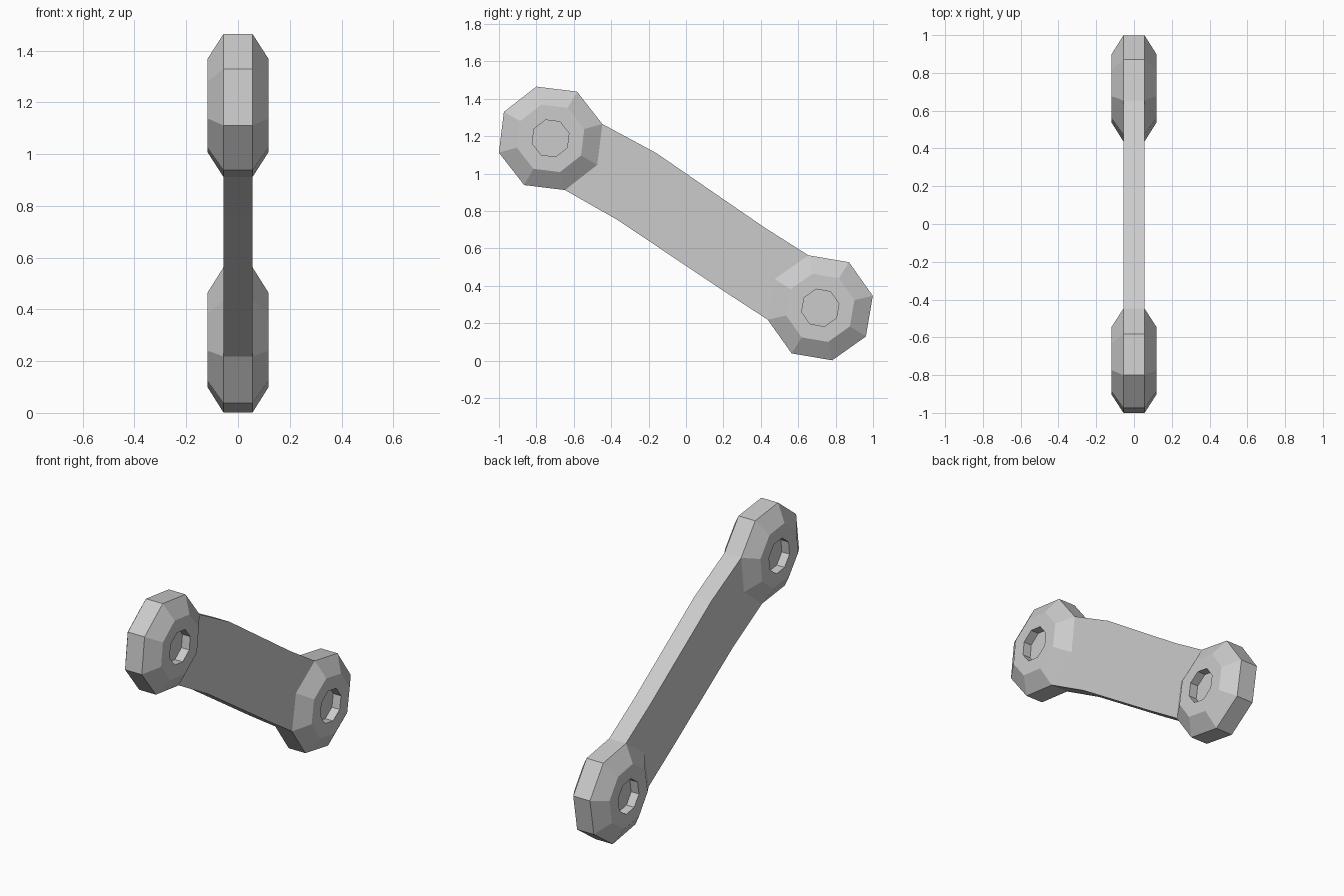
import bpy, bmesh
from math import cos, sin, radians

if "Cube" in bpy.data.objects:
    bpy.data.objects.remove(bpy.data.objects["Cube"])

RIM_X, FACE_X, FLOOR_X = 0.056, 0.118, 0.066   # half thicknesses
SIDES = 8


def finish(bm, name):
    bmesh.ops.recalc_face_normals(bm, faces=bm.faces)
    mesh = bpy.data.meshes.new(name)
    bm.to_mesh(mesh)
    bm.free()
    bpy.context.collection.objects.link(bpy.data.objects.new(name, mesh))


def hub_point(hub, i, r=None):
    y, z, radius, phase = hub
    a = radians(phase + 360 / SIDES * i)
    r = r or radius
    return y + r * cos(a), z + r * sin(a)


def make_hub(name, hub, open_sides):
    # Bevelled octagonal disc with a blind recess on each face
    half = [(FLOOR_X, 0.102), (FACE_X, 0.102), (FACE_X, 0.187), (RIM_X, hub[2])]
    profile = half + [(-x, r) for x, r in reversed(half)]
    bm = bmesh.new()
    rings = [[bm.verts.new((x, *hub_point(hub, i, r))) for i in range(SIDES)]
             for x, r in profile]
    for k, (a, b) in enumerate(zip(rings, rings[1:])):
        for i in range(SIDES):
            if k == 3 and i in open_sides:   # rim sides covered by the arm
                continue
            j = (i + 1) % SIDES
            bm.faces.new((a[i], a[j], b[j], b[i]))
    bm.faces.new(rings[0])
    bm.faces.new(rings[-1])
    finish(bm, name)


# Hubs: centre y, centre z, radius, angle of first corner
upper = (-0.724, 1.188, 0.287, 15.5)
lower = (0.718, 0.282, 0.288, 12.8)
make_hub("upper_hub", upper, (6, 7))
make_hub("lower_hub", lower, (2, 3))

# Arm: flat plate meeting two rim sides of each hub
outline = [hub_point(upper, 6), hub_point(upper, 7), hub_point(upper, 0),
           (-0.16, 1.11), (0.42, 0.711),
           hub_point(lower, 2), hub_point(lower, 3), hub_point(lower, 4),
           (0.198, 0.374), (-0.37, 0.754)]
bm = bmesh.new()
left, right = [[bm.verts.new((x, y, z)) for y, z in outline] for x in (-RIM_X, RIM_X)]
bm.faces.new(left)
bm.faces.new(right)
for i in range(len(outline)):
    if i not in (0, 1, 5, 6):                # ends open into the hubs
        j = (i + 1) % len(outline)
        bm.faces.new((left[i], left[j], right[j], right[i]))
finish(bm, "arm")
